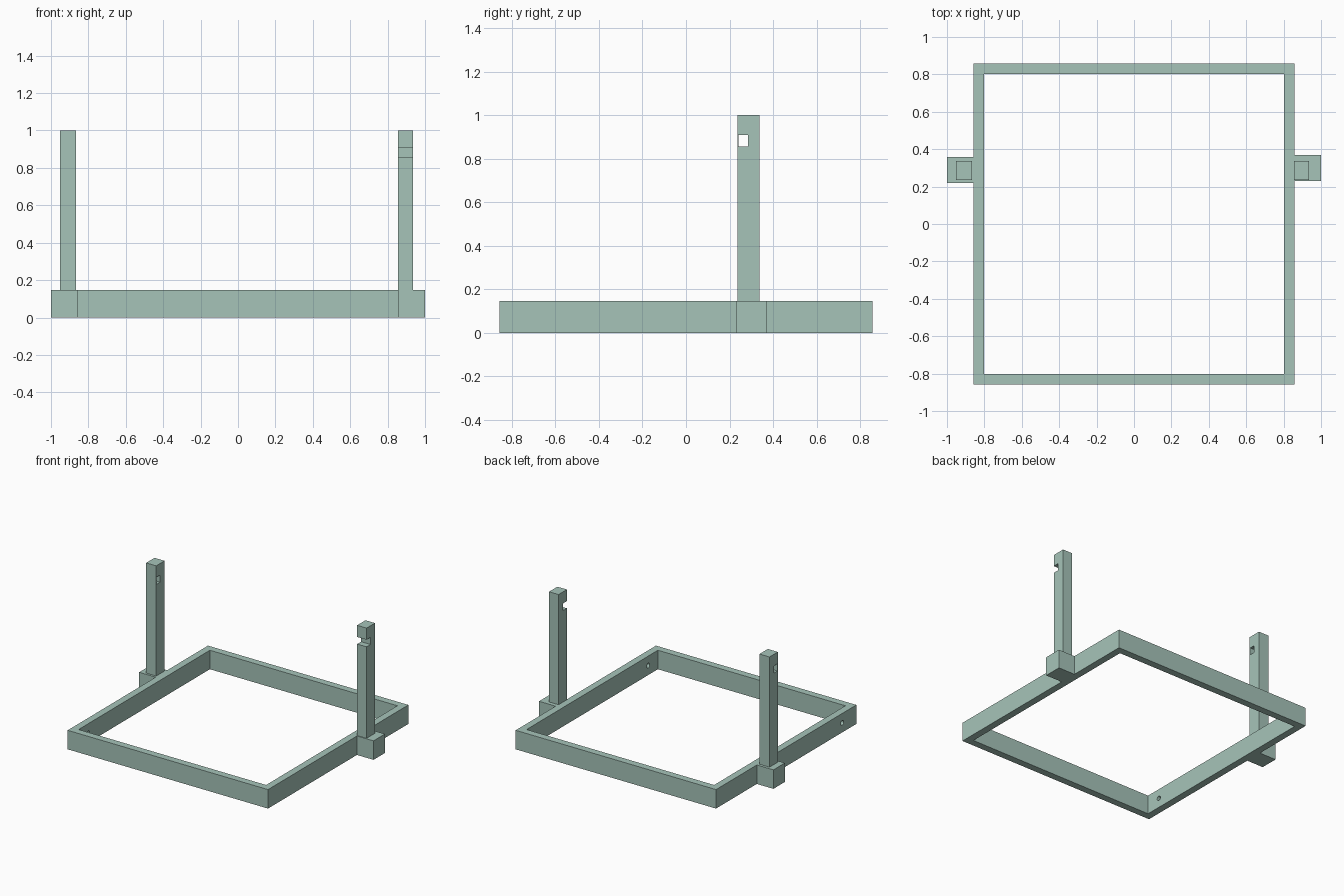
import bpy
import math

if "Cube" in bpy.data.objects:
    bpy.data.objects.remove(bpy.data.objects["Cube"], do_unlink=True)

mat = bpy.data.materials.new("pale_sage_green")
mat.use_nodes = True
colour = (0.38, 0.55, 0.485, 1.0)
mat.diffuse_color = colour
mat.node_tree.nodes["Principled BSDF"].inputs["Base Color"].default_value = colour


def box(name, x, y, z):
    """Box spanning the given (min, max) ranges."""
    spans = (x, y, z)
    bpy.ops.mesh.primitive_cube_add(size=1, location=[(a + b) / 2 for a, b in spans])
    ob = bpy.context.object
    ob.name = name
    ob.scale = [b - a for a, b in spans]
    bpy.ops.object.transform_apply(location=False, rotation=False, scale=True)
    ob.data.materials.append(mat)
    return ob


def peg_cutter(x, y, z, radius, depth):
    """Round cutter lying along x."""
    bpy.ops.mesh.primitive_cylinder_add(vertices=24, radius=radius, depth=depth,
                                        location=(x, y, z), rotation=(0, math.pi / 2, 0))
    ob = bpy.context.object
    ob.data.materials.append(mat)
    return ob


def cut(target, cutter):
    """Subtract the cutter from the target and discard it."""
    mod = target.modifiers.new("cut", 'BOOLEAN')
    mod.operation = 'DIFFERENCE'
    mod.solver = 'EXACT'
    mod.object = cutter
    bpy.context.view_layer.update()
    bpy.context.view_layer.objects.active = target
    bpy.ops.object.modifier_apply(modifier=mod.name)
    bpy.data.objects.remove(cutter, do_unlink=True)


OUT, WALL, H = 0.858, 0.055, 0.147
INN = OUT - WALL

# Square base frame
frame = box("base_frame", (-OUT, OUT), (-OUT, OUT), (0, H))
cut(frame, box("opening", (-INN, INN), (-INN, INN), (-0.1, 0.3)))

# Peg holes near the front: through on one side, blind on the other
cut(frame, peg_cutter(-OUT + WALL / 2, -0.685, H / 2, 0.018, 0.1))
cut(frame, peg_cutter(INN, -0.685, H / 2, 0.018, 0.06))

# Mounting blocks on the outer sides
box("right_block", (-1, -OUT), (0.219, 0.359), (0, H))
box("left_block", (OUT, 1), (0.229, 0.369), (0, H))

# Upright posts
post_y = (0.236, 0.338)
right_post = box("right_post", (-0.952, -0.866), post_y, (H, 1))
left_post = box("left_post", (0.855, 0.936), post_y, (H, 1))

# Closed square window in one post, front-opening notch in the other
slot_z = (0.855, 0.91)
cut(right_post, box("window", (-1.1, -0.7), (0.242, 0.284), slot_z))
cut(left_post, box("notch", (0.7, 1.1), (0.1, 0.284), slot_z))
